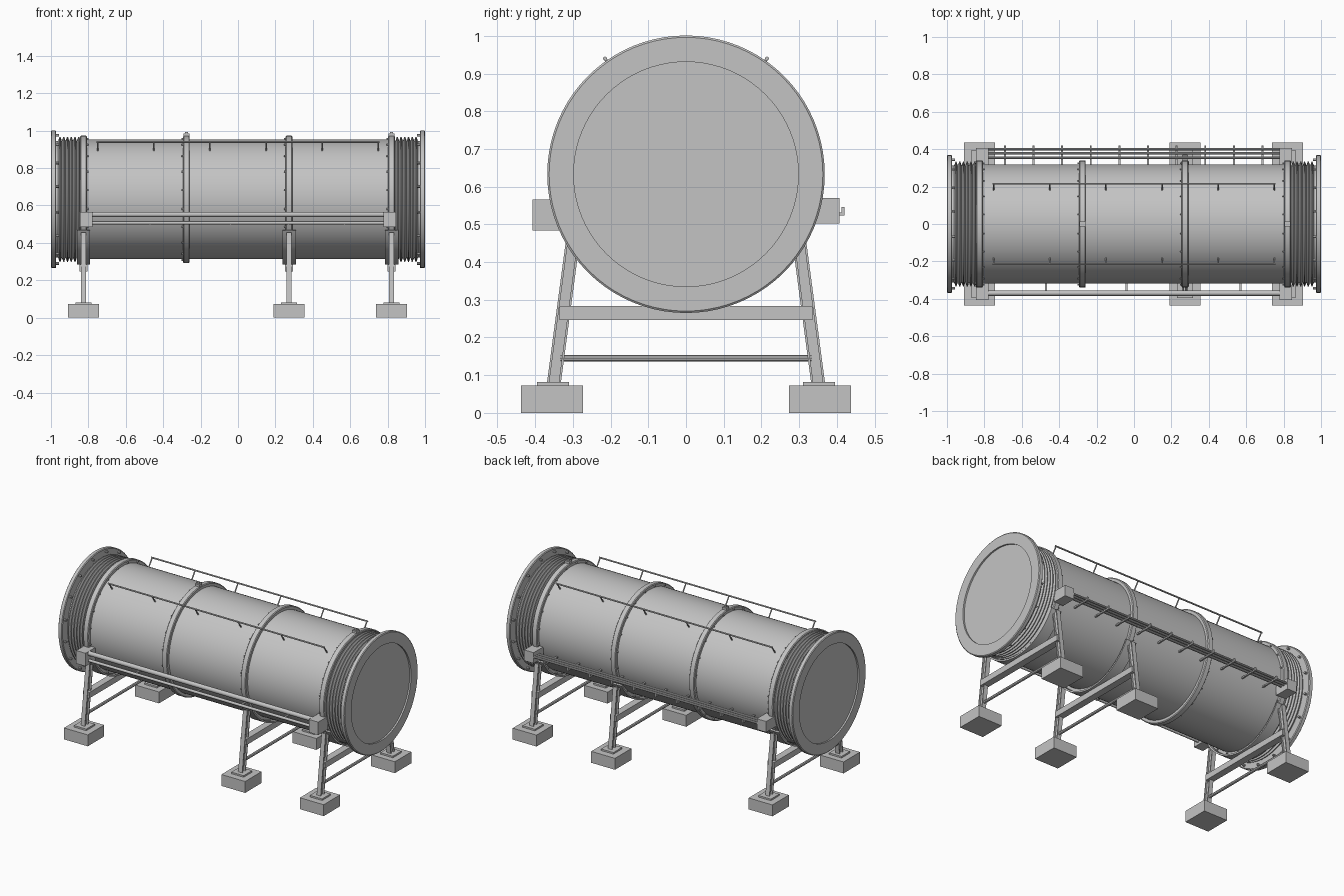
import bpy, bmesh, math
from mathutils import Vector, Matrix

if "Cube" in bpy.data.objects:
    bpy.data.objects.remove(bpy.data.objects["Cube"], do_unlink=True)

grey = bpy.data.materials.new("light grey metal")
grey.use_nodes = True
COL = (0.55, 0.55, 0.55, 1)
grey.diffuse_color = COL
grey.node_tree.nodes["Principled BSDF"].inputs["Base Color"].default_value = COL

AXIS_Z = 0.633          # height of the drum axis
SUPPORTS = (-0.826, 0.273, 0.821)
RINGS = (-0.826, -0.276, 0.273, 0.821)


def finish(name, bm, smooth=False):
    bmesh.ops.recalc_face_normals(bm, faces=bm.faces)
    me = bpy.data.meshes.new(name)
    bm.to_mesh(me)
    bm.free()
    ob = bpy.data.objects.new(name, me)
    bpy.context.collection.objects.link(ob)
    me.materials.append(grey)
    if smooth:
        bpy.ops.object.select_all(action='DESELECT')
        ob.select_set(True)
        bpy.context.view_layer.objects.active = ob
        bpy.ops.object.shade_smooth_by_angle(angle=math.radians(35))
    return ob


def add_box(bm, x, y, z):
    """Box from (min, max) pairs."""
    lo, hi = Vector((x[0], y[0], z[0])), Vector((x[1], y[1], z[1]))
    m = Matrix.Translation((lo + hi) / 2) @ Matrix.Diagonal((*(hi - lo), 1))
    bmesh.ops.create_cube(bm, size=1, matrix=m)


def add_rod(bm, a, b, r, n=8):
    a, b = Vector(a), Vector(b)
    d = b - a
    m = Matrix.Translation((a + b) / 2) @ d.to_track_quat('Z', 'Y').to_matrix().to_4x4()
    bmesh.ops.create_cone(bm, cap_ends=True, segments=n, radius1=r, radius2=r,
                          depth=d.length, matrix=m)


def add_lathe(bm, profile, closed=False, start=0, sweep=math.tau, steps=80):
    """Spin (x, radius) points about the drum axis; angle 0 is straight up."""
    vs = [bm.verts.new((x, r * math.sin(start), AXIS_Z + r * math.cos(start)))
          for x, r in profile]
    es = [bm.edges.new(p) for p in zip(vs, vs[1:])]
    if closed:
        es.append(bm.edges.new((vs[-1], vs[0])))
    full = abs(sweep - math.tau) < 1e-6
    if not full:
        bm.faces.new(vs)
    res = bmesh.ops.spin(bm, geom=vs + es, cent=(0, 0, AXIS_Z), axis=(-1, 0, 0),
                         angle=sweep, steps=steps)
    if not full:
        last = [e for e in res["geom_last"] if isinstance(e, bmesh.types.BMVert)]
        bmesh.ops.contextual_create(bm, geom=last)
    bmesh.ops.remove_doubles(bm, verts=bm.verts, dist=1e-5)


def polar(x, r, a):
    return (x, r * math.sin(a), AXIS_Z + r * math.cos(a))


# Drum shell
bm = bmesh.new()
add_lathe(bm, [(-0.84, 0.0), (-0.84, 0.319), (0.84, 0.319), (0.84, 0.0)])
finish("drum_shell", bm, True)

# End assemblies: corrugated bellows and recessed flange cap
for side, label in ((-1, "right"), (1, "left")):
    bm = bmesh.new()
    pts = [(0.835, 0.312)]
    for i in range(6):
        x = 0.842 + i * 0.02
        pts += [(x, 0.312), (x + 0.007, 0.334), (x + 0.012, 0.334)]
    pts += [(0.962, 0.312), (0.98, 0.312)]
    add_lathe(bm, [(side * x, r) for x, r in pts])
    finish(label + "_bellows", bm, True)

    bm = bmesh.new()
    cap = [(0.972, 0.0), (0.972, 0.363), (0.976, 0.368), (0.996, 0.368),
           (1.0, 0.363), (1.0, 0.298), (0.99, 0.298), (0.99, 0.0)]
    add_lathe(bm, [(side * x, r) for x, r in cap])
    finish(label + "_end_flange", bm, True)

    bm = bmesh.new()
    for i in range(16):
        a = math.tau * (i + 0.5) / 16
        add_rod(bm, polar(side * 0.956, 0.35, a), polar(side * 0.975, 0.35, a), 0.007, 6)
    finish(label + "_flange_bolts", bm)

# Joint rings with bolts
bm, bolts = bmesh.new(), bmesh.new()
for rx in RINGS:
    add_lathe(bm, [(rx - 0.018, 0.31), (rx - 0.018, 0.335), (rx - 0.014, 0.34),
                   (rx + 0.014, 0.34), (rx + 0.018, 0.335), (rx + 0.018, 0.31)], True)
    s = 1 if rx < -0.5 else -1
    for i in range(20):
        a = math.tau * (i + 0.5) / 20
        add_rod(bolts, polar(rx, 0.328, a), polar(rx + s * 0.026, 0.328, a), 0.005, 6)
finish("joint_rings", bm, True)
finish("joint_bolts", bolts)

# Lifting lugs on top
bm = bmesh.new()
for x in (-0.276, 0.821):
    add_box(bm, (x - 0.016, x + 0.016), (-0.014, 0.014), (0.96, 0.994))
bmesh.ops.bevel(bm, geom=[e for e in bm.edges if all(v.co.z > 0.99 for v in e.verts)],
                offset=0.008, segments=2, affect='EDGES')
finish("lifting_lugs", bm)

# Handrails along the top of the drum
for s, label in ((-1, "front"), (1, "back")):
    bm = bmesh.new()
    a = s * math.atan2(0.215, 0.307)
    add_rod(bm, polar(-0.756, 0.375, a), polar(0.756, 0.375, a), 0.005)
    for i in range(6):
        x = -0.75 + i * 0.3
        add_rod(bm, polar(x, 0.31, a), polar(x, 0.375, a), 0.004)
    finish(label + "_handrail", bm, True)

# Support frames
for i, x in enumerate(SUPPORTS):
    tag = ("right", "middle", "left")[i]
    bm = bmesh.new()
    half = math.acos(-0.168 / 0.348)
    add_lathe(bm, [(x - 0.036, 0.338), (x - 0.036, 0.348), (x + 0.036, 0.348),
                   (x + 0.036, 0.338)], True, half, math.tau - 2 * half, 40)
    finish(tag + "_saddle", bm, True)

    feet, legs = bmesh.new(), bmesh.new()
    for s in (-1, 1):
        ys = lambda a, b: tuple(sorted((s * a, s * b)))
        add_box(feet, (x - 0.083, x + 0.083), ys(0.273, 0.437), (0, 0.072))
        add_box(feet, (x - 0.043, x + 0.043), ys(0.31, 0.395), (0.07, 0.082))
        # sloping I-beam: two flanges and a web
        start = len(legs.verts)
        add_box(legs, (x - 0.014, x + 0.014), ys(0.0125, 0.0185), (0.08, 0.455))
        add_box(legs, (x - 0.014, x + 0.014), ys(-0.0185, -0.0125), (0.08, 0.455))
        add_box(legs, (x - 0.004, x + 0.004), ys(-0.0125, 0.0125), (0.08, 0.455))
        legs.verts.ensure_lookup_table()
        for v in legs.verts[start:]:
            v.co.y += s * (0.35 - (v.co.z - 0.082) * 0.133)
    finish(tag + "_footings", feet)
    finish(tag + "_legs", legs)

    bm = bmesh.new()
    add_box(bm, (x - 0.022, x + 0.022), (-0.335, 0.335), (0.247, 0.284))
    finish(tag + "_cross_beam", bm)
    bm = bmesh.new()
    add_rod(bm, (x, -0.333, 0.145), (x, 0.333, 0.145), 0.009)
    finish(tag + "_lower_brace", bm, True)

# Side junction boxes
for s, label, z in ((-1, "front", (0.484, 0.566)), (1, "back", (0.502, 0.57))):
    bm = bmesh.new()
    for x in (-0.812, 0.812):
        add_box(bm, (x - 0.033, x + 0.033), tuple(sorted((s * 0.31, s * 0.407))), z)
    finish(label + "_junction_boxes", bm)

# Front conduit: one thick pipe over one thinner pipe, with hangers
bm = bmesh.new()
add_rod(bm, (-0.8, -0.37, 0.552), (0.8, -0.37, 0.552), 0.014, 12)
add_rod(bm, (-0.8, -0.37, 0.507), (0.8, -0.37, 0.507), 0.009, 12)
for x in (-0.47, -0.04, 0.27, 0.57):
    add_box(bm, (x - 0.005, x + 0.005), (-0.375, -0.29), (0.496, 0.504))
finish("front_pipes", bm, True)

# Back pipe tray with hooked hangers
bm = bmesh.new()
for y in (0.355, 0.378, 0.4):
    add_rod(bm, (-0.8, y, 0.54), (0.8, y, 0.54), 0.007)
for i in range(10):
    x = -0.69 + i * 0.153
    add_box(bm, (x - 0.005, x + 0.005), (0.29, 0.42), (0.524, 0.532))
    add_box(bm, (x - 0.005, x + 0.005), (0.412, 0.42), (0.53, 0.546))
finish("back_pipe_tray", bm, True)
